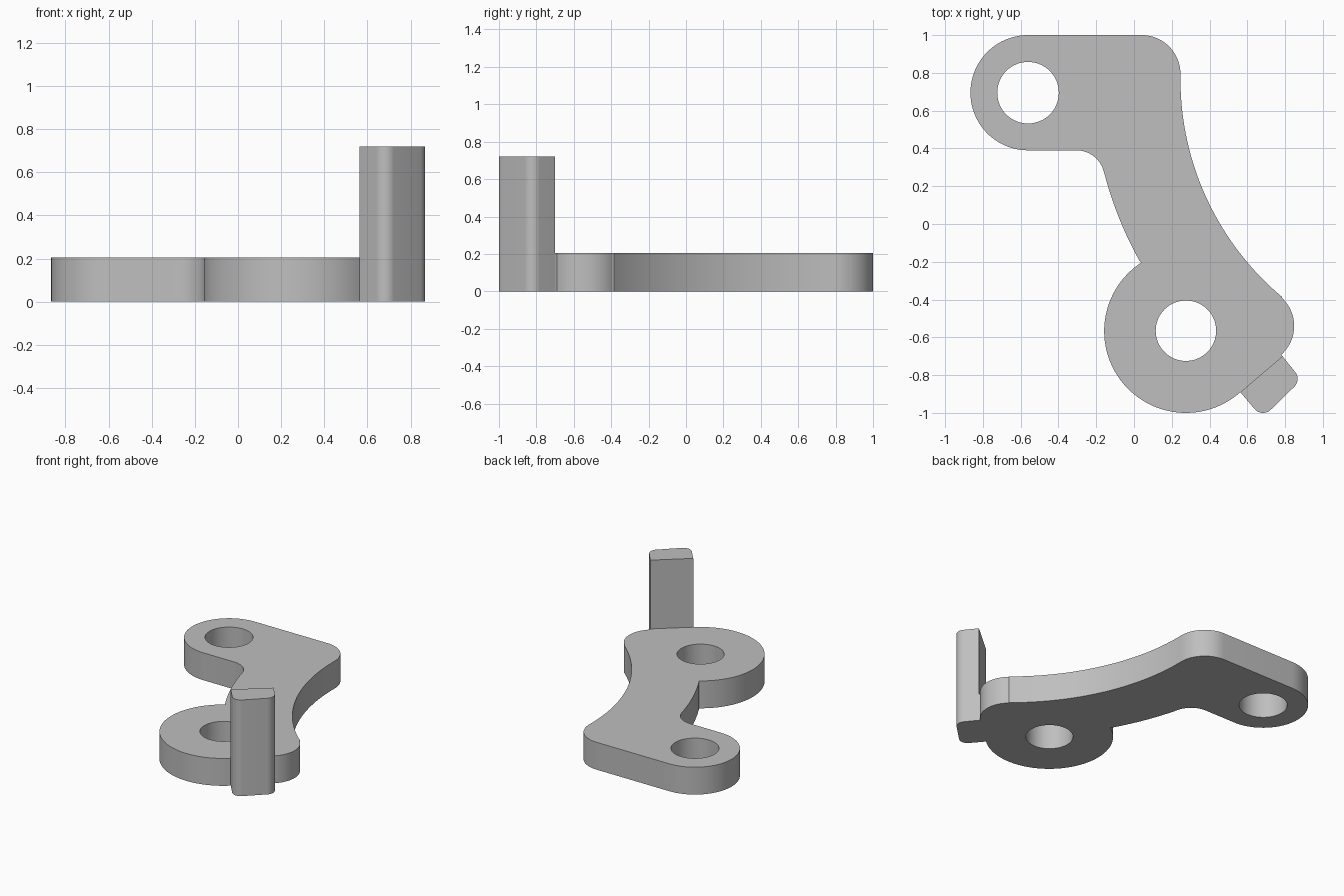
import bpy, bmesh
from math import sin, cos, radians

cube = bpy.data.objects.get("Cube")
if cube:
    bpy.data.objects.remove(cube, do_unlink=True)

metal = bpy.data.materials.new("plain_grey")
metal.use_nodes = True
grey = (0.52, 0.52, 0.52, 1)
metal.diffuse_color = grey
metal.node_tree.nodes["Principled BSDF"].inputs["Base Color"].default_value = grey


def arc(x, y, r, start, end, n=16):
    """Points on an arc, angles in degrees."""
    angles = [radians(start + (end - start) * i / n) for i in range(n + 1)]
    return [(x + r * cos(a), y + r * sin(a)) for a in angles]


def circle(x, y, r, n=64):
    return arc(x, y, r, 0, 360, n)[:-1]


def extruded(name, loops, height):
    """Fill an outline with optional holes and raise it from the floor."""
    bm = bmesh.new()
    edges = []
    for loop in loops:
        verts = [bm.verts.new((x, y, 0)) for x, y in loop]
        edges += [bm.edges.new((v, verts[i - 1])) for i, v in enumerate(verts)]
    bmesh.ops.triangle_fill(bm, edges=edges, use_beauty=True, use_dissolve=False)
    base = bm.faces[:]
    top = bmesh.ops.extrude_face_region(bm, geom=base, use_keep_orig=True)["geom"]
    for v in top:
        if isinstance(v, bmesh.types.BMVert):
            v.co.z = height
    bmesh.ops.recalc_face_normals(bm, faces=bm.faces[:])
    mesh = bpy.data.meshes.new(name)
    bm.to_mesh(mesh)
    bm.free()
    mesh.materials.append(metal)
    obj = bpy.data.objects.new(name, mesh)
    bpy.context.collection.objects.link(obj)
    bpy.ops.object.select_all(action="DESELECT")
    obj.select_set(True)
    bpy.context.view_layer.objects.active = obj
    bpy.ops.object.shade_smooth_by_angle(angle=radians(30))
    return obj


# Lever plate: rounded arm end, curved neck, round hub and side lobe
outline = (
    arc(-0.561, 0.695, 0.305, 90, 270, 40)       # arm end
    + arc(-0.305, 0.24, 0.15, 90, 14.4, 12)      # inner corner
    + arc(1.749, 0.766, 1.97, 194.6, 209.3, 14)  # inner neck
    + arc(0.275, -0.567, 0.433, 123, 311.5, 56)  # hub
    + [(0.786, -0.70)]                           # seat of the peg
    + arc(0.645, -0.54, 0.203, -48, 46.5, 24)    # lobe
    + arc(1.749, 0.766, 1.503, 230, 180, 32)     # outer neck
    + arc(0.041, 0.795, 0.205, 0, 90, 20)        # outer corner
)
extruded("lever_plate",
         [outline, circle(-0.561, 0.695, 0.163), circle(0.275, -0.565, 0.16)], 0.205)

# Upright peg with two rounded outer corners
peg = ([(0.786, -0.70), (0.563, -0.89)]
       + arc(0.683, -0.941, 0.059, 220.4, 310.4, 10)
       + arc(0.807, -0.82, 0.059, -49.6, 40.4, 10))
extruded("upright_peg", [peg], 0.72)
